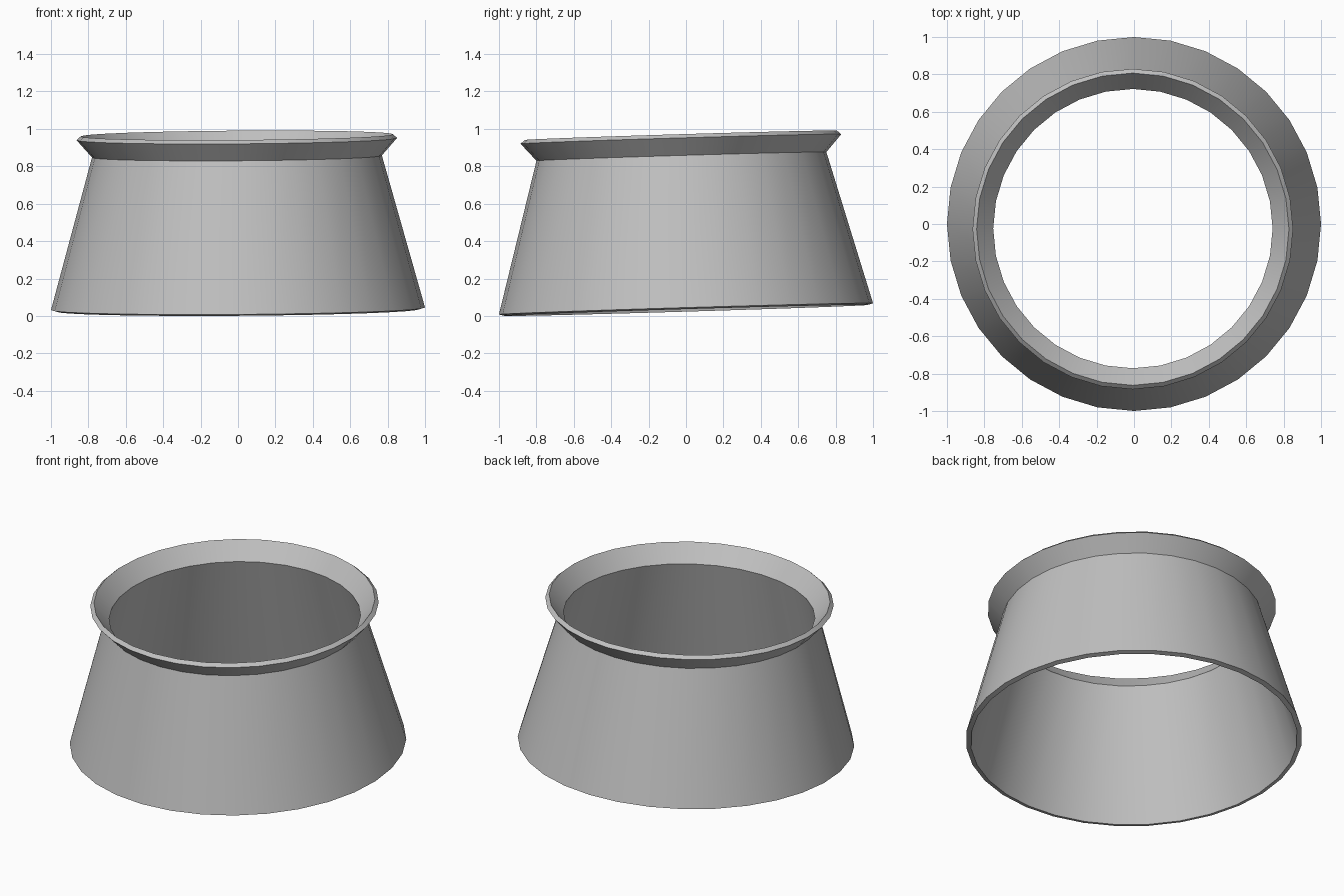
import bpy
import math

SEGMENTS = 32

if "Cube" in bpy.data.objects:
    bpy.data.objects.remove(bpy.data.objects["Cube"], do_unlink=True)

grey = bpy.data.materials.new("plain_grey")
grey.use_nodes = True
colour = (0.53, 0.53, 0.53, 1.0)
grey.diffuse_color = colour
grey.node_tree.nodes["Principled BSDF"].inputs["Base Color"].default_value = colour


def lathe(name, profile, material):
    """Revolve a closed (radius, height) profile around the z axis."""
    count = len(profile)
    verts, faces = [], []
    for s in range(SEGMENTS):
        a = math.tau * s / SEGMENTS
        verts += [(r * math.cos(a), r * math.sin(a), z) for r, z in profile]
        here, there = s * count, (s + 1) % SEGMENTS * count
        for i in range(count):
            j = (i + 1) % count
            faces.append((here + i, there + i, there + j, here + j))
    mesh = bpy.data.meshes.new(name)
    mesh.from_pydata(verts, [], faces)
    mesh.materials.append(material)
    obj = bpy.data.objects.new(name, mesh)
    bpy.context.collection.objects.link(obj)
    return obj


# Tapered wall with a flared lip, outside going up and inside coming down
collar = lathe("flared_collar", [
    (1.0, 0.0), (0.775, 0.815), (0.857, 0.908),
    (0.835, 0.928), (0.747, 0.822), (0.971, -0.008),
], grey)

# The whole collar leans slightly forward
collar.location = (0, 0, 0.038)
collar.rotation_euler = (0.03, -0.007, 0)

bpy.ops.object.select_all(action="DESELECT")
collar.select_set(True)
bpy.context.view_layer.objects.active = collar
bpy.ops.object.shade_smooth_by_angle(angle=math.radians(30))
